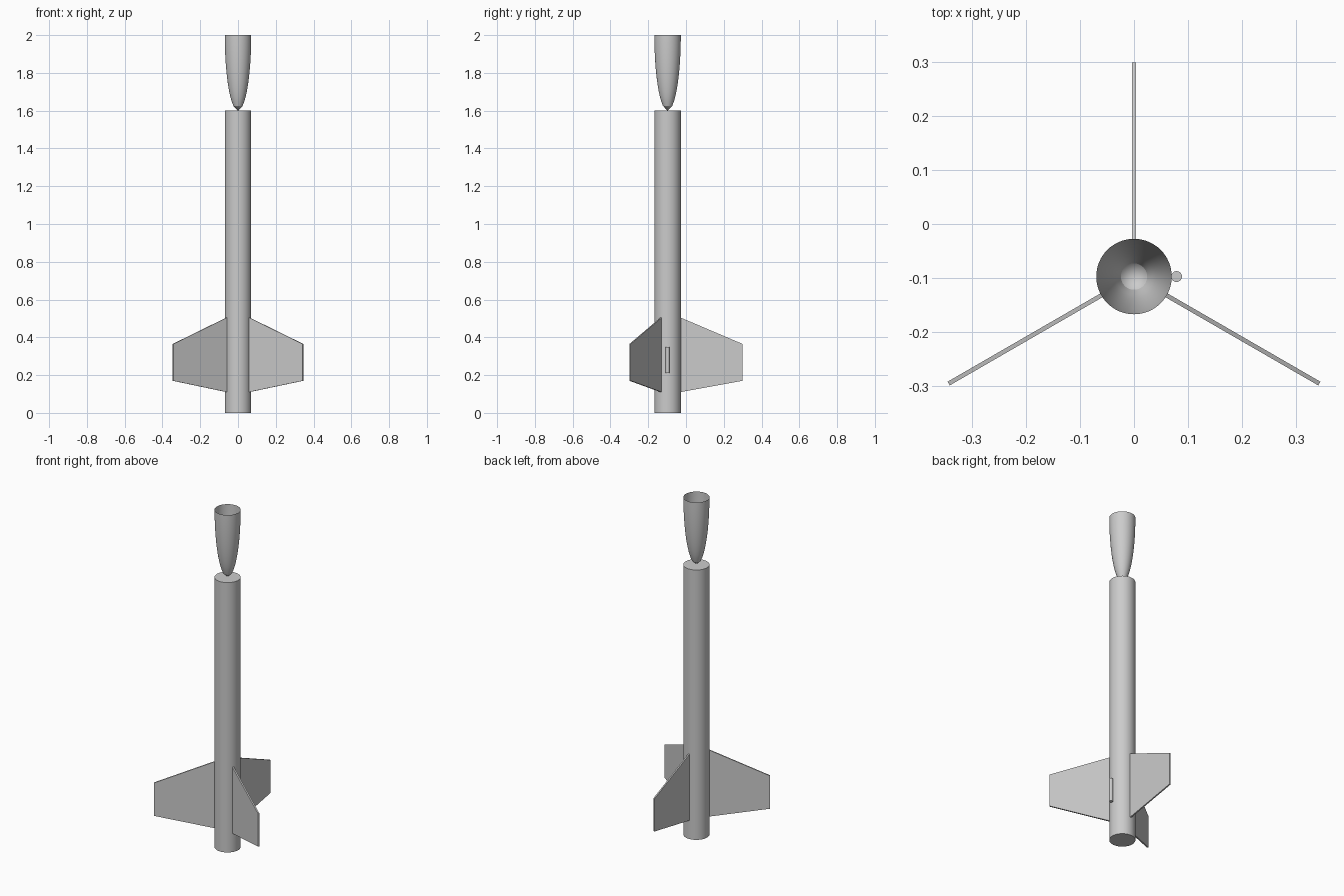
import bpy
import bmesh
from math import pi, sqrt, radians
from mathutils import Matrix, Vector

cube = bpy.data.objects.get("Cube")
if cube:
    bpy.data.objects.remove(cube, do_unlink=True)

AXIS = Vector((0, -0.0975, 0))   # centre line of the rocket
RADIUS = 0.07
BODY_TOP = 1.6
NOSE_LENGTH = 0.4
FIN_REACH = 0.397
FIN_THICKNESS = 0.008

grey = bpy.data.materials.new("light grey")
grey.use_nodes = True
colour = (0.6, 0.6, 0.6, 1)
grey.diffuse_color = colour
grey.node_tree.nodes["Principled BSDF"].inputs["Base Color"].default_value = colour


def finish(name, bm, location=AXIS, smooth=None):
    mesh = bpy.data.meshes.new(name)
    bm.to_mesh(mesh)
    bm.free()
    mesh.materials.append(grey)
    obj = bpy.data.objects.new(name, mesh)
    obj.location = location
    bpy.context.collection.objects.link(obj)
    if smooth:
        bpy.ops.object.select_all(action='DESELECT')
        obj.select_set(True)
        bpy.context.view_layer.objects.active = obj
        bpy.ops.object.shade_smooth_by_angle(angle=radians(smooth))
    return obj


def lathe(name, profile, location=AXIS, sides=64, smooth=30):
    """Revolve (radius, height) points around the vertical axis."""
    bm = bmesh.new()
    verts = [bm.verts.new((r, 0, z)) for r, z in profile]
    edges = [bm.edges.new(pair) for pair in zip(verts, verts[1:])]
    bmesh.ops.spin(bm, geom=verts + edges, cent=(0, 0, 0), axis=(0, 0, 1),
                   angle=2 * pi, steps=sides, use_duplicate=False)
    bmesh.ops.remove_doubles(bm, verts=bm.verts, dist=1e-5)
    bmesh.ops.recalc_face_normals(bm, faces=bm.faces)
    return finish(name, bm, location, smooth)


def tube(name, radius, bottom, top, location=AXIS, sides=64):
    return lathe(name, [(0, bottom), (radius, bottom), (radius, top), (0, top)],
                 location, sides)


# Body tube, closed at both ends
tube("body_tube", RADIUS, 0, BODY_TOP)

# Hollow elliptical nose, tip down on the body and open at the top
steps = 16
nose = [(RADIUS * sqrt(1 - (1 - i / steps) ** 2), BODY_TOP + NOSE_LENGTH * i / steps)
        for i in range(steps + 1)]
lathe("nose_cone", nose, smooth=20)

# Three swept fins
fin_outline = [(RADIUS - 0.002, 0.11), (FIN_REACH, 0.17),
               (FIN_REACH, 0.365), (RADIUS - 0.002, 0.505)]
for name, angle in (("back_fin", 90), ("right_fin", 210), ("left_fin", 330)):
    bm = bmesh.new()
    face = bm.faces.new([bm.verts.new((r, -FIN_THICKNESS / 2, z)) for r, z in fin_outline])
    side = bmesh.ops.extrude_face_region(bm, geom=[face])
    moved = [v for v in side["geom"] if isinstance(v, bmesh.types.BMVert)]
    bmesh.ops.translate(bm, verts=moved, vec=(0, FIN_THICKNESS, 0))
    bmesh.ops.recalc_face_normals(bm, faces=bm.faces)
    bmesh.ops.rotate(bm, verts=bm.verts, cent=(0, 0, 0),
                     matrix=Matrix.Rotation(radians(angle), 3, 'Z'))
    finish(name, bm)

# Small launch lug on the left side of the body
tube("launch_lug", 0.01, 0.21, 0.35, AXIS + Vector((RADIUS + 0.009, 0, 0)), 32)
